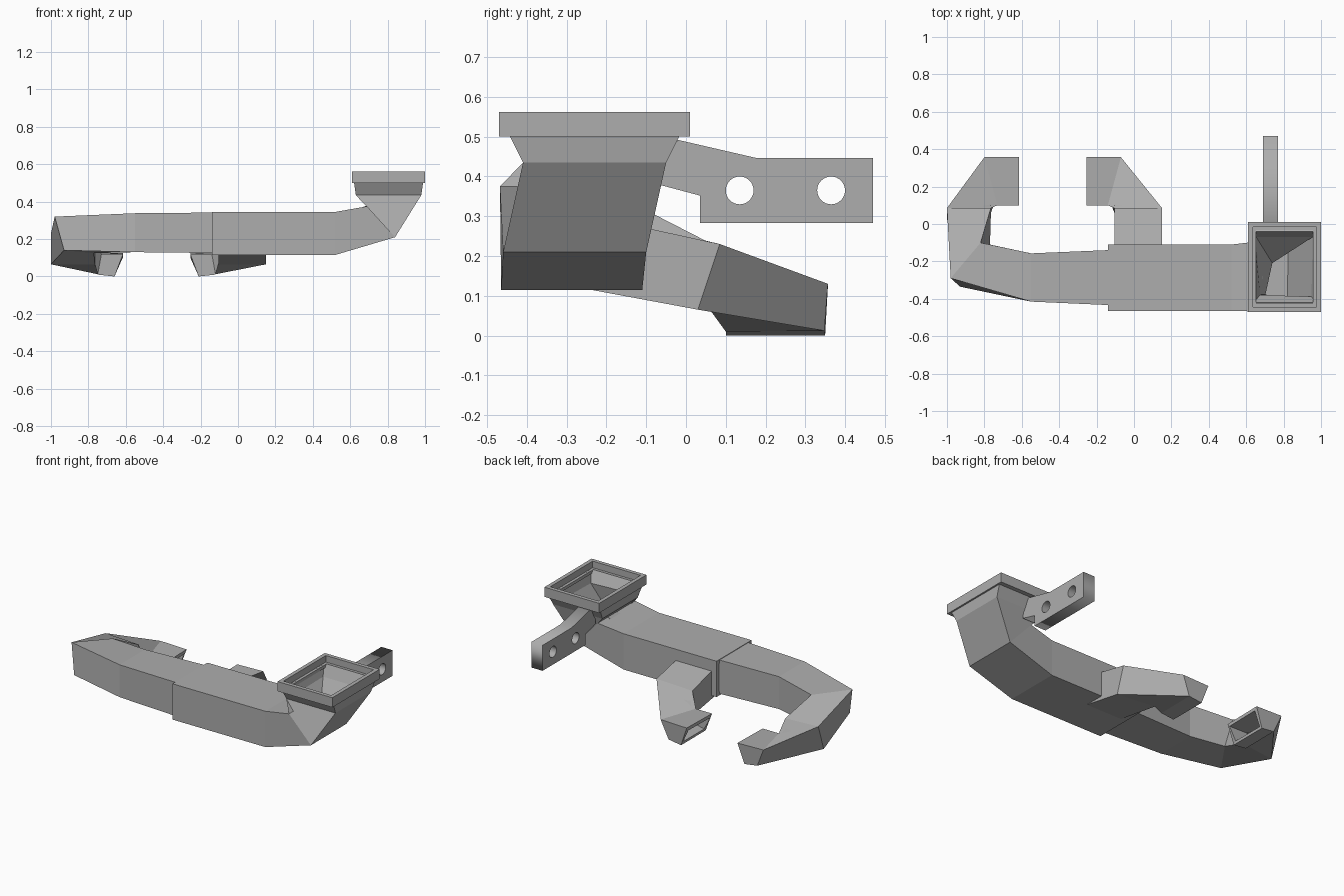
import bpy
import bmesh
from math import cos, pi, sin
from mathutils import Vector

default = bpy.data.objects.get("Cube")
if default:
    bpy.data.objects.remove(default, do_unlink=True)

GREY = (0.42, 0.42, 0.42, 1)
metal = bpy.data.materials.new("grey_metal")
metal.use_nodes = True
metal.diffuse_color = GREY
metal.node_tree.nodes["Principled BSDF"].inputs["Base Color"].default_value = GREY


def loft(name, rings, wall=0, closed=False):
    """Skin four-cornered rings; a wall thickness makes a hollow, open-ended duct."""
    bm = bmesh.new()
    verts = [[bm.verts.new(p) for p in ring] for ring in rings]
    pairs = list(zip(verts, verts[1:]))
    if closed:
        pairs.append((verts[-1], verts[0]))
    facing = 0
    for a, b in pairs:
        middle = sum((v.co for v in a + b), Vector()) / 8
        for i in range(4):
            j = (i + 1) % 4
            face = bm.faces.new((a[i], a[j], b[j], b[i]))
            face.normal_update()
            facing += face.normal.dot(face.calc_center_median() - middle)
    if closed:
        bmesh.ops.recalc_face_normals(bm, faces=bm.faces)
    elif facing < 0:
        bmesh.ops.reverse_faces(bm, faces=bm.faces)
    mesh = bpy.data.meshes.new(name)
    bm.to_mesh(mesh)
    bm.free()
    mesh.materials.append(metal)
    obj = bpy.data.objects.new(name, mesh)
    bpy.context.collection.objects.link(obj)
    if wall:
        solid = obj.modifiers.new("wall", "SOLIDIFY")
        solid.thickness = wall
        solid.offset = -1
        solid.use_even_offset = True
    return obj


def upright(x, y0, y1, z0, z1):
    """Ring across the x direction: front bottom, front top, back top, back bottom."""
    return [(x, y0, z0), (x, y0, z1), (x, y1, z1), (x, y1, z0)]


def level(x0, x1, y0, y1, z, inset=0):
    """Horizontal ring: front outer, front inner, back inner, back outer."""
    x0, x1, y0, y1 = x0 + inset, x1 - inset, y0 + inset, y1 - inset
    return [(x1, y0, z), (x0, y0, z), (x0, y1, z), (x1, y1, z)]


# Main duct, turning upward into the flared neck
loft("main_duct", [
    upright(-0.14, -0.465, -0.11, 0.115, 0.345),
    upright(0.52, -0.465, -0.11, 0.115, 0.345),
    [(0.84, -0.46, 0.21), (0.69, -0.468, 0.375), (0.69, -0.09, 0.375), (0.84, -0.1, 0.21)],
    level(0.63, 0.98, -0.41, -0.05, 0.435),
    level(0.62, 0.99, -0.445, -0.015, 0.505),
], wall=0.025)

# Stepped flange around the mouth
mouth = (0.61, 1.0, -0.47, 0.01)
loft("mouth_flange", [
    level(*mouth, 0.5), level(*mouth, 0.562),
    level(*mouth, 0.562, 0.025), level(*mouth, 0.52, 0.025),
    level(*mouth, 0.52, 0.043), level(*mouth, 0.5, 0.043),
], closed=True)

# Hooked outlet shared by both branches: outer bottom, outer top, inner top, inner bottom
outlet = [
    [(0.15, 0.03, 0.065), (0.15, 0.085, 0.23), (-0.105, 0.085, 0.22), (-0.105, 0.06, 0.065)],
    [(-0.12, 0.348, 0.012), (-0.07, 0.357, 0.13), (-0.14, 0.1, 0.12), (-0.12, 0.1, 0.01)],
    [(-0.21, 0.35, 0), (-0.255, 0.357, 0.125), (-0.255, 0.1, 0.12), (-0.21, 0.1, 0)],
]
mirrored = [[(max(-1.0, -0.87 - x), y, z) for x, y, z in ring] for ring in outlet]

# Middle branch leaves the back of the main duct
root = [(0.15, -0.25, 0.117), (0.15, -0.12, 0.275), (-0.105, -0.12, 0.275), (-0.105, -0.25, 0.117)]
loft("middle_branch", [root] + outlet, wall=0.018)

# End branch plugs into the main duct and curls round to its own outlet
loft("end_branch", [
    upright(-0.1, -0.435, -0.138, 0.125, 0.342),
    upright(-0.55, -0.415, -0.157, 0.13, 0.338),
    [(-0.93, -0.335, 0.14), (-0.98, -0.29, 0.32), (-0.82, -0.1, 0.315), (-0.77, -0.11, 0.125)],
] + mirrored, wall=0.018)

# Mounting bracket with two bolt holes, extruded from a flat outline
outline = [(-0.07, 0.38), (0.035, 0.352), (0.035, 0.283), (0.47, 0.283),
           (0.47, 0.447), (0.175, 0.447), (-0.02, 0.492), (-0.06, 0.45)]


def bolt_hole(y, z, radius=0.035, sides=32):
    return [(y + radius * cos(2 * pi * i / sides), z + radius * sin(2 * pi * i / sides))
            for i in range(sides)]


curve = bpy.data.curves.new("bracket_outline", "CURVE")
curve.dimensions = "2D"
curve.fill_mode = "BOTH"
curve.extrude = 0.04
for path in (outline, bolt_hole(0.135, 0.365), bolt_hole(0.365, 0.365)):
    spline = curve.splines.new("POLY")
    spline.points.add(len(path) - 1)
    for point, (y, z) in zip(spline.points, path):
        point.co = (y, z, 0, 1)
    spline.use_cyclic_u = True
curve.materials.append(metal)
bracket = bpy.data.objects.new("mounting_bracket", curve)
bracket.rotation_euler = (pi / 2, 0, pi / 2)
bracket.location.x = 0.73
bpy.context.collection.objects.link(bracket)
bpy.ops.object.select_all(action="DESELECT")
bracket.select_set(True)
bpy.context.view_layer.objects.active = bracket
bpy.ops.object.convert(target="MESH")
